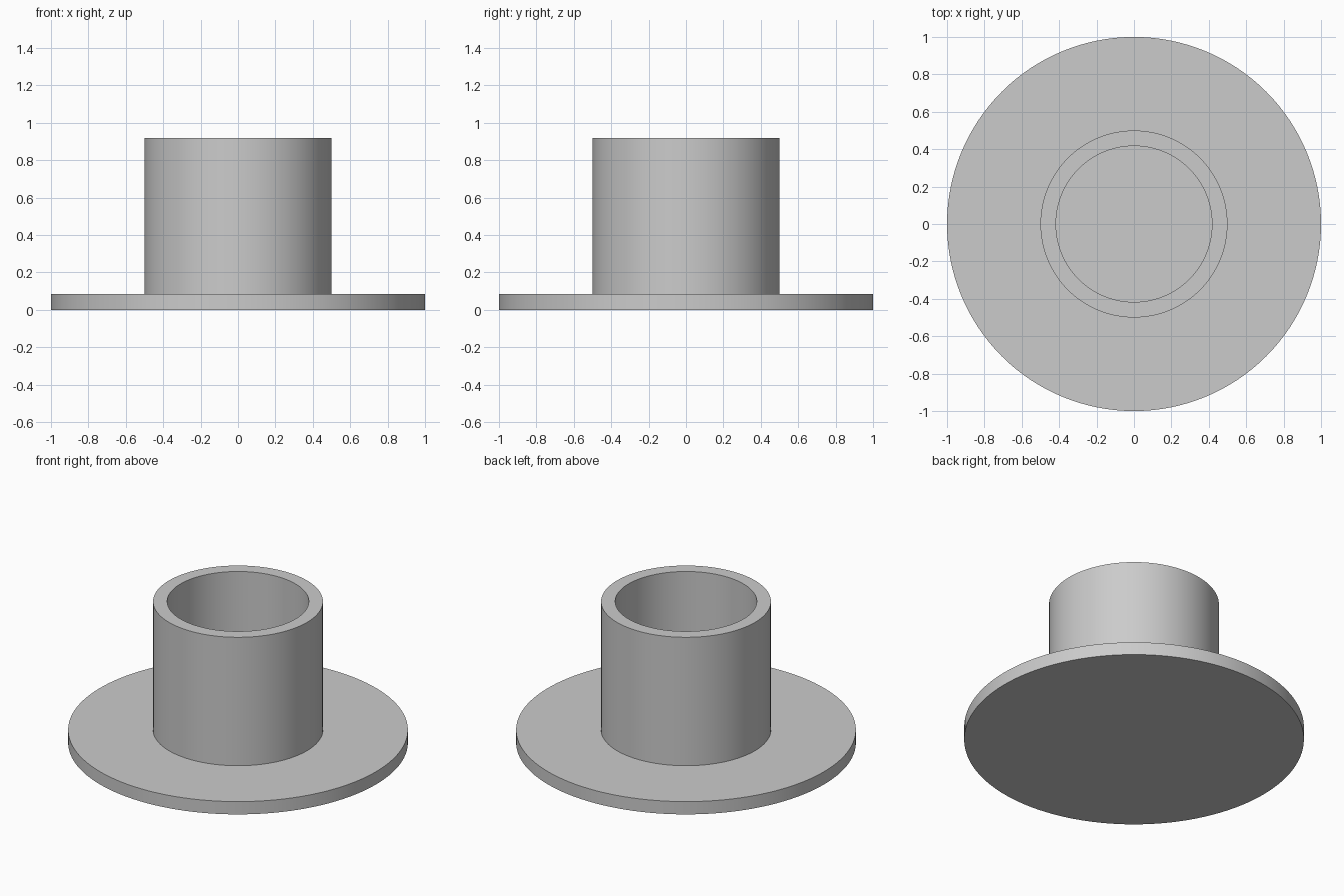
import bpy
import bmesh
import math

cube = bpy.data.objects.get("Cube")
if cube:
    bpy.data.objects.remove(cube, do_unlink=True)

SEGMENTS = 128
FLANGE_R, FLANGE_TOP = 1.0, 0.083
TUBE_R, BORE_R, TUBE_TOP = 0.5, 0.417, 0.917

grey = bpy.data.materials.new("plain grey")
grey.use_nodes = True
colour = (0.6, 0.6, 0.6, 1)
grey.diffuse_color = colour
grey.node_tree.nodes["Principled BSDF"].inputs["Base Color"].default_value = colour

# Closed profile, from the underside centre round to the centre of the bore floor
profile = [(0, 0), (FLANGE_R, 0), (FLANGE_R, FLANGE_TOP), (TUBE_R, FLANGE_TOP),
           (TUBE_R, TUBE_TOP), (BORE_R, TUBE_TOP), (BORE_R, FLANGE_TOP), (0, FLANGE_TOP)]

# Flanged cup, turned about the vertical axis
bm = bmesh.new()
verts = [bm.verts.new((r, 0, z)) for r, z in profile]
edges = [bm.edges.new(pair) for pair in zip(verts, verts[1:])]
bmesh.ops.spin(bm, geom=verts + edges, cent=(0, 0, 0), axis=(0, 0, 1),
               angle=math.tau, steps=SEGMENTS, use_merge=True)
bmesh.ops.remove_doubles(bm, verts=bm.verts, dist=0.0001)
bmesh.ops.recalc_face_normals(bm, faces=bm.faces)
mesh = bpy.data.meshes.new("flanged_cup")
bm.to_mesh(mesh)
bm.free()
mesh.materials.append(grey)

cup = bpy.data.objects.new("flanged_cup", mesh)
bpy.context.collection.objects.link(cup)
bpy.context.view_layer.objects.active = cup
cup.select_set(True)
bpy.ops.object.shade_smooth_by_angle(angle=math.radians(30))
